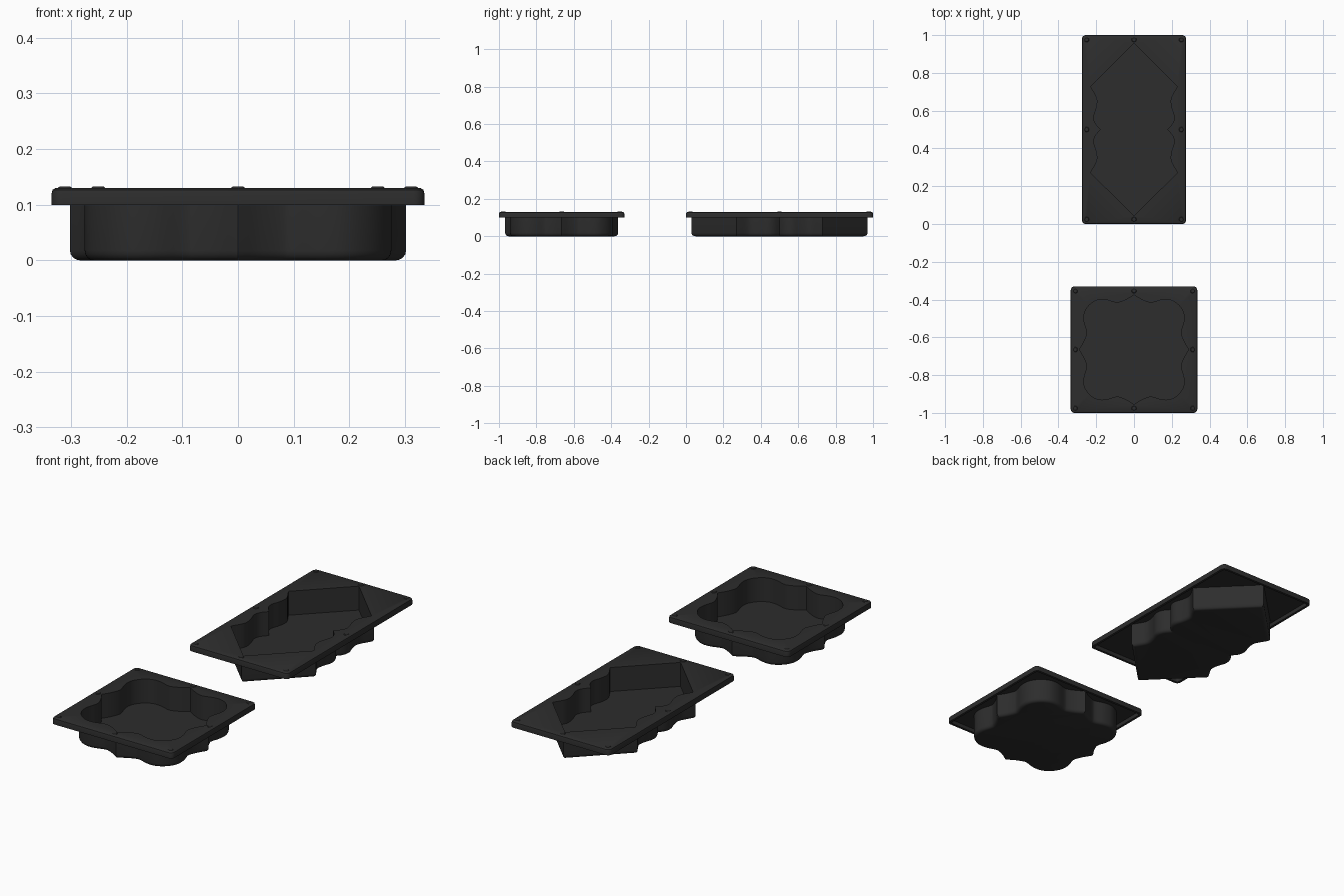
import bpy, bmesh, math
from mathutils import Vector

if "Cube" in bpy.data.objects:
    bpy.data.objects.remove(bpy.data.objects["Cube"])

TOP, SHEET, WALL = 0.13, 0.01, 0.01

black = bpy.data.materials.new("matte black plastic")
black.diffuse_color = (0.026, 0.026, 0.026, 1)
black.use_nodes = True
black.node_tree.nodes["Principled BSDF"].inputs["Base Color"].default_value = black.diffuse_color


def smooth_run(pts, steps=5):
    """Smooth curve through the points; both ends stay sharp. Last point left out."""
    p = [Vector(q) for q in pts]
    p = [2 * p[0] - p[1]] + p + [2 * p[-1] - p[-2]]
    out = []
    for a, b, c, d in zip(p, p[1:], p[2:], p[3:]):
        for i in range(steps):
            t = i / steps
            out.append(0.5 * (2 * b + (c - a) * t + (2 * a - 5 * b + 4 * c - d) * t * t
                              + (3 * b - a - 3 * c + d) * t ** 3))
    return out


def offset(loop, d):
    """Mitred offset of a counter-clockwise loop, outward for positive d."""
    out = []
    for i, p in enumerate(loop):
        e1 = (p - loop[i - 1]).normalized()
        e2 = (loop[(i + 1) % len(loop)] - p).normalized()
        n1, n2 = Vector((e1.y, -e1.x)), Vector((e2.y, -e2.x))
        out.append(p + (n1 + n2) * d / max(0.4, 1 + n1.dot(n2)))
    return out


def rounded_rect(hx, hy, r):
    out = []
    for k, (sx, sy) in enumerate([(1, 1), (-1, 1), (-1, -1), (1, -1)]):
        for i in range(6):
            a = math.pi / 2 * (k + i / 5)
            out.append(Vector((sx * (hx - r) + r * math.cos(a), sy * (hy - r) + r * math.sin(a))))
    return out


def make_mould(name, cy, hx, hy, outline):
    bm = bmesh.new()

    def ring(loop, z):
        return [bm.verts.new((p.x, p.y, z)) for p in loop]

    def skin(rings):
        for a, b in zip(rings, rings[1:]):
            for i in range(len(a)):
                bm.faces.new((a[i - 1], a[i], b[i], b[i - 1]))

    def fill_between(a, b):
        edges = []
        for r in (a, b):
            for i in range(len(r)):
                edges.append(bm.edges.get((r[i - 1], r[i])) or bm.edges.new((r[i - 1], r[i])))
        bmesh.ops.triangle_fill(bm, edges=edges, use_beauty=True, use_dissolve=False)

    # flange: skirt inside, lip, rounded top edge
    flange = [ring(rounded_rect(hx - i, hy - i, 0.02 - i * 0.5), z) for i, z in
              ((0.012, TOP - SHEET), (0.012, 0.10), (0, 0.10), (0, 0.12),
               (0.002, 0.127), (0.007, TOP))]
    skin(flange)
    # cavity wall and floor
    cavity = [ring(outline, TOP), ring(outline, SHEET)]
    skin(cavity)
    bm.faces.new(cavity[-1])
    # outside of the cup with a rounded bottom edge
    cup = [ring(offset(outline, WALL), TOP - SHEET)]
    for i in range(5):
        a = math.pi / 2 * i / 4
        cup.append(ring(offset(outline, WALL - 0.016 * (1 - math.cos(a))), 0.018 * (1 - math.sin(a))))
    skin(cup)
    bm.faces.new(cup[-1])
    fill_between(flange[-1], cavity[0])
    fill_between(flange[0], cup[0])
    bmesh.ops.recalc_face_normals(bm, faces=bm.faces)

    me = bpy.data.meshes.new(name)
    bm.to_mesh(me)
    bm.free()
    finish(bpy.data.objects.new(name, me), cy)

    # low nubs at the flange corners and edge middles
    bm = bmesh.new()
    for sx in (-1, 0, 1):
        for sy in (-1, 0, 1):
            if sx or sy:
                res = bmesh.ops.create_cone(bm, cap_ends=True, segments=16, radius1=0.015,
                                            radius2=0.010, depth=0.004)
                bmesh.ops.translate(bm, verts=res["verts"],
                                    vec=(sx * (hx - 0.024), sy * (hy - 0.024), TOP + 0.0005))
    me = bpy.data.meshes.new(name + "_nubs")
    bm.to_mesh(me)
    bm.free()
    finish(bpy.data.objects.new(name + "_nubs", me), cy)


def finish(ob, cy):
    bpy.context.collection.objects.link(ob)
    ob.data.materials.append(black)
    ob.location.y = cy
    bpy.ops.object.select_all(action='DESELECT')
    ob.select_set(True)
    bpy.context.view_layer.objects.active = ob
    bpy.ops.object.shade_smooth_by_angle(angle=math.radians(32))


# square mould: one quarter from right tip to top tip, turned four times
half = [(0.29, 0), (0.268, 0.035), (0.251, 0.075), (0.25, 0.10), (0.264, 0.15), (0.262, 0.195)]
quarter = smooth_run(half + [(0.236, 0.236)] + [(y, x) for x, y in reversed(half)])
square = []
for k in range(4):
    c, s = (1, 0, -1, 0)[k], (0, 1, 0, -1)[k]
    square += [Vector((c * p.x - s * p.y, s * p.x + c * p.y)) for p in quarter]
make_mould("square_mould", -0.665, 0.335, 0.335, square)

# long mould: pointed ends, wavy sides with an inward cusp in the middle
wave = [(0.177, 0), (0.205, 0.034), (0.213, 0.068), (0.199, 0.115), (0.196, 0.165), (0.23, 0.228)]
upper = smooth_run(wave) + [Vector((0.23, 0.228))]
lower = [Vector((p.x, -p.y)) for p in reversed(upper[1:])]
side = lower + upper
long_outline = side + [Vector((0, 0.457))] + [-p for p in side] + [Vector((0, -0.457))]
make_mould("long_mould", 0.5, 0.275, 0.5, long_outline)
